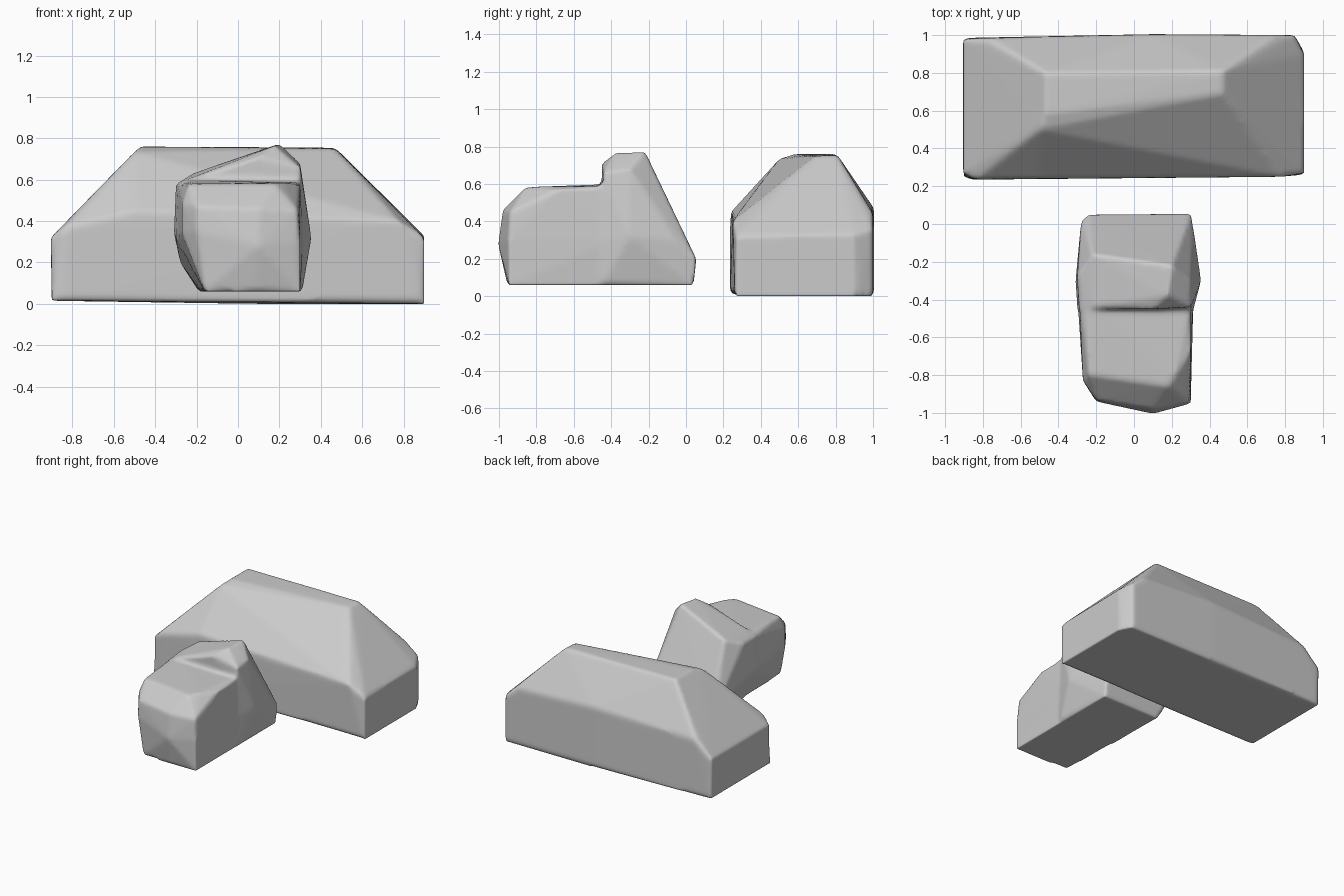
import bpy, bmesh


def rock(name, hulls, voxel=0.018, soften=3):
    """Merge convex boulder chunks into one worn stone with softened edges."""
    me = bpy.data.meshes.new(name)
    bm = bmesh.new()
    for pts in hulls:
        verts = [bm.verts.new(p) for p in pts]
        res = bmesh.ops.convex_hull(bm, input=verts)
        junk = {v for v in res["geom_interior"] if isinstance(v, bmesh.types.BMVert)}
        bmesh.ops.delete(bm, geom=list(junk), context='VERTS')
    bmesh.ops.recalc_face_normals(bm, faces=bm.faces)
    bm.to_mesh(me)
    bm.free()
    ob = bpy.data.objects.new(name, me)
    bpy.context.collection.objects.link(ob)
    # fuse the chunks, then wear the edges
    rm = ob.modifiers.new("fuse", 'REMESH')
    rm.mode = 'VOXEL'
    rm.voxel_size = voxel
    rm.use_smooth_shade = True
    sm = ob.modifiers.new("wear", 'SMOOTH')
    sm.factor = 0.5
    sm.iterations = soften
    return ob


# Long boulder at the back: base, wall tops, then the slanted crown
rock("long_boulder", [[
    (-0.90, 0.25, 0.015), (-0.86, 0.235, 0.015), (-0.90, 0.985, 0.015),
    (0.90, 0.26, 0.0), (0.90, 0.91, 0.0), (0.85, 1.00, 0.0), (0.1, 1.005, 0.0),
    (-0.905, 0.27, 0.32), (-0.905, 0.98, 0.32), (-0.84, 0.235, 0.37),
    (0.90, 0.27, 0.32), (0.90, 0.90, 0.33), (0.85, 1.00, 0.36),
    (-0.50, 0.24, 0.45), (0.78, 0.25, 0.40),
    (-0.78, 0.985, 0.44), (0.75, 1.00, 0.44), (0.1, 1.005, 0.47),
    (-0.50, 0.50, 0.735), (-0.47, 0.58, 0.76), (-0.47, 0.80, 0.76),
    (0.47, 0.69, 0.75), (0.47, 0.81, 0.755),
]])

# Stepped boulder in front: low nose and taller rear chunk
nose = [
    (-0.16, -0.93, 0.06), (0.30, -0.945, 0.06), (0.08, -0.955, 0.06),
    (-0.27, -0.83, 0.34), (-0.20, -0.94, 0.35), (0.10, -1.005, 0.28),
    (0.30, -0.95, 0.30), (-0.27, -0.83, 0.48), (-0.20, -0.93, 0.47),
    (0.10, -0.98, 0.46), (0.29, -0.94, 0.45),
    (-0.24, -0.80, 0.58), (0.18, -0.86, 0.58), (0.22, -0.80, 0.585), (0.30, -0.68, 0.57),
    (-0.29, -0.38, 0.57), (-0.24, -0.38, 0.60), (0.30, -0.38, 0.59),
    (-0.30, -0.38, 0.32), (-0.18, -0.38, 0.06), (0.30, -0.38, 0.06), (0.315, -0.38, 0.3),
]
rear = [
    (-0.18, -0.45, 0.06), (0.31, -0.45, 0.06), (-0.30, -0.45, 0.32), (0.315, -0.45, 0.30),
    (-0.29, -0.45, 0.57), (-0.22, -0.44, 0.61), (0.30, -0.44, 0.66), (0.10, -0.45, 0.71),
    (0.18, -0.38, 0.765), (0.20, -0.22, 0.775), (0.30, -0.30, 0.68),
    (0.355, -0.30, 0.32), (-0.31, -0.30, 0.34), (-0.30, -0.28, 0.58), (-0.22, -0.16, 0.63),
    (-0.19, 0.04, 0.06), (0.30, 0.04, 0.06), (-0.28, 0.02, 0.20),
    (-0.24, 0.05, 0.20), (0.30, 0.055, 0.20), (0.32, -0.06, 0.30),
]
rock("stepped_boulder", [nose, rear], voxel=0.015)
